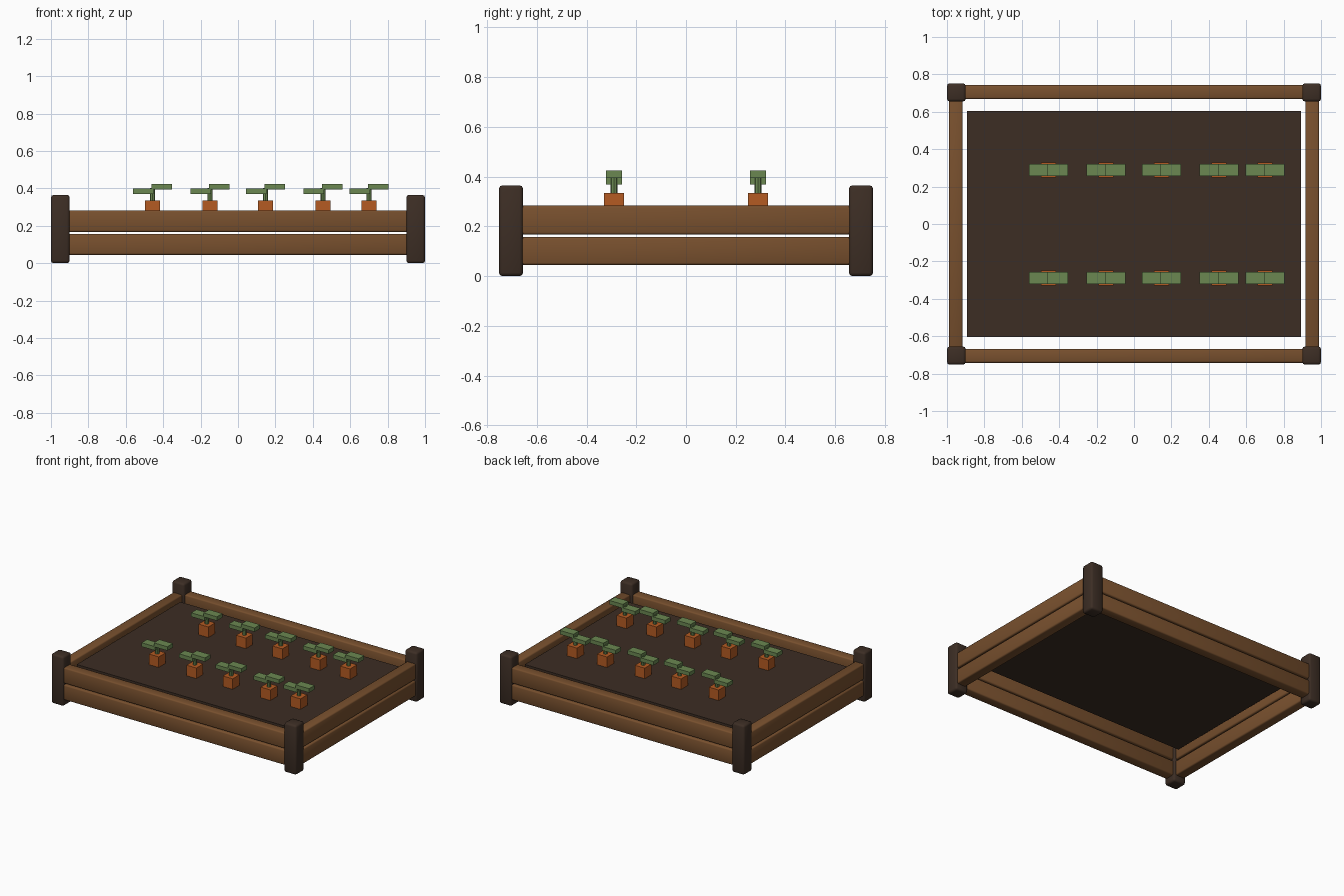
import bpy, math

if "Cube" in bpy.data.objects:
    bpy.data.objects.remove(bpy.data.objects["Cube"])


def material(name, rgb):
    m = bpy.data.materials.new(name)
    m.diffuse_color = (*rgb, 1.0)
    m.use_nodes = True
    m.node_tree.nodes["Principled BSDF"].inputs["Base Color"].default_value = m.diffuse_color
    return m


WOOD = material("warm_wood", (0.188, 0.080, 0.027))
DARK = material("dark_wood", (0.046, 0.027, 0.018))
SOIL = material("soil_brown", (0.045, 0.026, 0.017))
CLAY = material("terracotta", (0.46, 0.105, 0.016))
LEAF = material("leaf_green", (0.145, 0.245, 0.083))


def box(name, x, y, z, mat, bevel=0.0):
    """Box from (min, max) ranges, with optional rounded edges."""
    bpy.ops.mesh.primitive_cube_add(size=1, location=(sum(x) / 2, sum(y) / 2, sum(z) / 2))
    o = bpy.context.object
    o.name = name
    o.scale = (x[1] - x[0], y[1] - y[0], z[1] - z[0])
    bpy.ops.object.transform_apply(location=False, rotation=False, scale=True)
    o.data.materials.append(mat)
    if bevel:
        b = o.modifiers.new("rounded_edges", 'BEVEL')
        b.width = bevel
        b.segments = 2
        bpy.ops.object.modifier_apply(modifier=b.name)
        bpy.ops.object.shade_smooth_by_angle(angle=math.radians(50))
    return o


def span(a, b, sign):
    return tuple(sorted((a * sign, b * sign)))


# corner posts
for sx, side in ((-1, "left"), (1, "right")):
    for sy, end in ((-1, "front"), (1, "back")):
        box(f"{end}_{side}_post", span(0.9, 1.0, sx), span(0.655, 0.752, sy),
            (0.0, 0.365), DARK, 0.014)

# two stacked planks on each side
for level, z in (("lower", (0.045, 0.157)), ("upper", (0.167, 0.283))):
    for s, end, side in ((-1, "front", "left"), (1, "back", "right")):
        box(f"{end}_{level}_plank", (-0.91, 0.91), span(0.668, 0.742, s), z, WOOD, 0.009)
        box(f"{side}_{level}_plank", span(0.916, 0.99, s), (-0.665, 0.665), z, WOOD, 0.009)

# soil slab, with a narrow gap to the planks
SOIL_TOP = 0.257
box("soil", (-0.893, 0.893), (-0.604, 0.604), (0.21, SOIL_TOP), SOIL)

# two rows of potted seedlings
for row, y in (("front", -0.289), ("back", 0.289)):
    for i, x in enumerate((-0.457, -0.15, 0.147, 0.455, 0.70), 1):
        tag = f"{row}_{i}"
        box(f"pot_{tag}", (x - 0.04, x + 0.04), (y - 0.04, y + 0.04),
            (SOIL_TOP - 0.002, 0.335), CLAY)
        bpy.ops.mesh.primitive_cylinder_add(vertices=8, radius=0.014, depth=0.075,
                                            location=(x, y, 0.3655))
        stem = bpy.context.object
        stem.name = f"stem_{tag}"
        stem.data.materials.append(LEAF)
        box(f"low_leaf_{tag}", (x - 0.105, x + 0.005), (y - 0.032, y + 0.032),
            (0.369, 0.398), LEAF)
        box(f"high_leaf_{tag}", (x - 0.005, x + 0.105), (y - 0.032, y + 0.032),
            (0.395, 0.424), LEAF)
